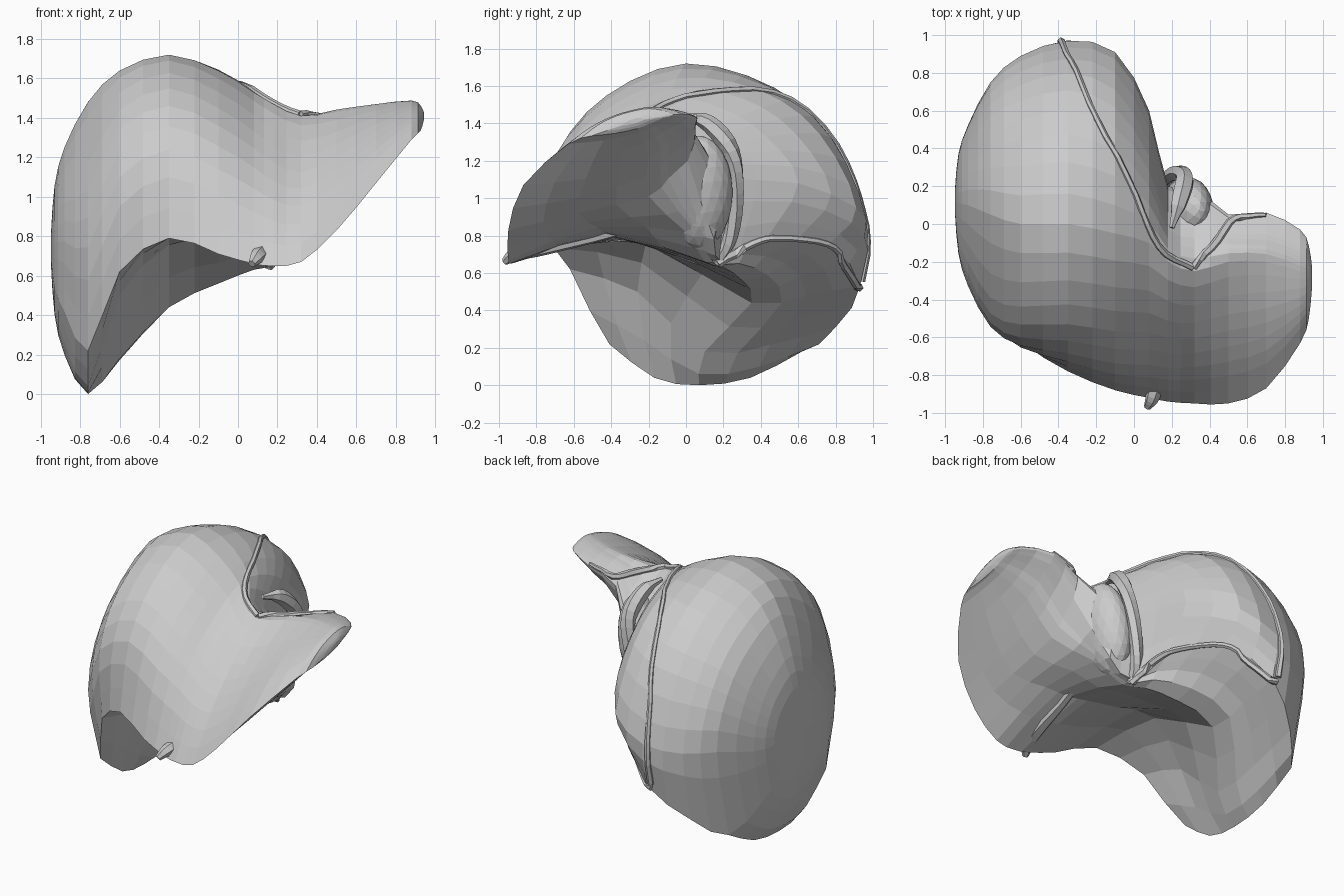
import bpy, bmesh, math
from mathutils import Vector
from mathutils.bvhtree import BVHTree

if "Cube" in bpy.data.objects:
    bpy.data.objects.remove(bpy.data.objects["Cube"])


def spline(pts, steps):
    """Open Catmull-Rom curve through pts."""
    pts = [Vector(p) for p in pts]
    ext = [2 * pts[0] - pts[1]] + pts + [2 * pts[-1] - pts[-2]]
    out = []
    for i in range(1, len(ext) - 2):
        a, b, c, d = ext[i - 1:i + 3]
        for s in range(steps):
            t = s / steps
            out.append(0.5 * (2 * b + (c - a) * t + (2 * a - 5 * b + 4 * c - d) * t * t
                              + (3 * b - a - 3 * c + d) * t ** 3))
    return out + [pts[-1]]


def make_object(name, bm):
    bmesh.ops.remove_doubles(bm, verts=bm.verts, dist=0.002)
    bmesh.ops.recalc_face_normals(bm, faces=bm.faces)
    me = bpy.data.meshes.new(name)
    bm.to_mesh(me)
    bm.free()
    ob = bpy.data.objects.new(name, me)
    bpy.context.collection.objects.link(ob)
    return ob


def loft(name, rings):
    bm = bmesh.new()
    rows = [[bm.verts.new(p) for p in r] for r in rings]
    n = len(rows[0])
    for a, b in zip(rows, rows[1:]):
        for j in range(n):
            k = (j + 1) % n
            bm.faces.new((a[j], a[k], b[k], b[j]))
    bm.faces.new(rows[0])
    bm.faces.new(rows[-1])
    return make_object(name, bm)


# Guide rails of the body, (y, z) at each x station
stations = [-0.88, -0.76, -0.6, -0.35, -0.1, 0.08, 0.18, 0.32, 0.5, 0.7, 0.88]
front_edge = [(-.28, .42), (-.41, .22), (-.62, .62), (-.78, .79), (-.88, .71), (-.92, .66),
              (-.94, .65), (-.95, .67), (-.95, .83), (-.87, 1.07), (-.63, 1.29)]
crest = [(.10, 1.25), (.05, 1.48), (0, 1.64), (0, 1.72), (-.05, 1.64), (-.1, 1.53),
         (-.2, 1.47), (-.25, 1.41), (-.2, 1.43), (-.2, 1.46), (-.25, 1.48)]
back = [(.52, .75), (.75, .8), (.89, .8), (.97, .83), (.91, .95), (.6, 1.08),
        (.2, 1.1), (.2, 1.1), (.05, 1.34), (.06, 1.43), (-.03, 1.45)]
back_edge = [(.44, .36), (.62, .18), (.8, .31), (.93, .53), (.76, .75), (.42, .77),
             (.18, .67), (.15, .78), (.01, 1.2), (.02, 1.37), (-.08, 1.42)]
under = [(.1, .2), (.07, 0), (.1, .18), (.35, .44), (.3, .56), (.2, .63),
         (.1, .66), (0, .82), (-.2, 1.01), (-.2, 1.22), (-.25, 1.35)]
front_bulge = [.21, .34, .3, .24, .2, .15, .1, .06, .05, .05, .03]
back_bulge = [.12, .19, .23, .25, .23, .13, .06, .05, .03, .02, .02]
hollow = [-.04, -.07, .1, .14, .14, .14, .15, .10, 0, -.04, -.01]
sag = [.04, .05, .03, 0, 0, 0, 0, 0, 0, 0, 0]


def arc(p, q, h):
    """Two points between p and q, pushed out to the left of that direction."""
    p, q = Vector(p), Vector(q)
    d = (q - p).normalized()
    off = 0.9 * h * Vector((-d.y, d.x))
    return [p.lerp(q, t) + off for t in (1 / 3, 2 / 3)]


sections = []
for x, f, c, b, e, u, fb, bb, h, g in zip(stations, front_edge, crest, back, back_edge, under,
                                          front_bulge, back_bulge, hollow, sag):
    uf = (Vector(u) + Vector(f)) / 2 + Vector((0, h))
    eu = (Vector(e) + Vector(u)) / 2 - Vector((0, g))
    upper = spline([f] + arc(f, c, fb) + [c] + arc(c, b, bb) + [b, e], 3)
    lower = spline([e, eu, u, uf, f], 2)
    sections.append([Vector((x, p.x, p.y)) for p in upper + lower[1:-1]])


def end_ring(ring, x, scale):
    mid = sum(ring, Vector()) / len(ring)
    return [Vector((x, mid.y + (p.y - mid.y) * scale, mid.z + (p.z - mid.z) * scale)) for p in ring]


first, last = sections[0], sections[-1]
sections = ([end_ring(first, -0.948, 0.15), end_ring(first, -0.93, 0.62)] + sections
            + [end_ring(last, 0.925, 0.65), end_ring(last, 0.942, 0.2)])

# Main body: both lobes in one lofted skin with a sharp lower margin
columns = [spline(col, 2) for col in zip(*sections)]
rings = [[Vector((p.x, p.y, max(p.z, 0))) for p in r] for r in zip(*columns)]
body = loft("liver_body", rings)

bm = bmesh.new()
bm.from_mesh(body.data)
tree = BVHTree.FromBMesh(bm)
bm.free()

# Caudate lobe, tucked behind the centre
bm = bmesh.new()
bmesh.ops.create_icosphere(bm, subdivisions=3, radius=1)
caudate = make_object("caudate_lobe", bm)
caudate.scale, caudate.location = (0.13, 0.18, 0.31), (0.28, 0.07, 1.03)
caudate.rotation_euler = (0, math.radians(12), 0)


def tube(name, pts, radii, snap=False, sides=6, flat=1.0):
    """Tapered band along a path, optionally laid on the body surface."""
    path = spline(pts, 4)
    if snap:
        path = [tree.find_nearest(p)[0] for p in path]
    rad = [r.x for r in spline([(r, 0) for r in radii], 6)]
    out = []
    side = None
    for i, p in enumerate(path):
        d = (path[min(i + 1, len(path) - 1)] - path[max(i - 1, 0)]).normalized()
        if snap or side is None:
            side = d.cross(tree.find_nearest(p)[1])
        s = (side - d * side.dot(d)).normalized()
        n = s.cross(d)
        r = rad[round(i * (len(rad) - 1) / (len(path) - 1))]
        out.append([p + r * (math.cos(a) * n + flat * math.sin(a) * s)
                    for a in (2 * math.pi * k / sides for k in range(sides))])
    return loft(name, out)


# Raised ligament bands bordering the bare area
tube("upper_ligament", [(.32, -.23, 1.44), (.15, -.12, 1.53), (0, .15, 1.56), (-.2, .55, 1.52),
                        (-.33, .83, 1.17), (-.38, .96, .85), (-.39, .96, .55)],
     [.025, .022, .02, .028], snap=True, flat=.8)
tube("lower_ligament", [(-.39, .93, .52), (-.25, .84, .66), (-.1, .75, .76), (.04, .5, .79),
                        (.1, .35, .76), (.17, .17, .65)], [.028, .022, .03], snap=True, flat=.8)
tube("left_ligament", [(.32, -.23, 1.43), (.42, -.06, 1.45), (.52, .05, 1.42), (.7, .06, 1.46)],
     [.025, .03, .015], snap=True, flat=.8)

# Vein groove wall between the caudate lobe and the bare area
tube("vein_wall", [(.2, -.02, 1.44), (.24, .12, 1.4), (.27, .24, 1.25), (.23, .27, 1.03),
                   (.18, .24, .8), (.15, .16, .65)], [.015, .05, .045, .04, .03])

# Round ligament under the front margin
tube("round_ligament", [(.07, -.97, .66), (.1, -.91, .7), (.14, -.75, .74), (.17, -.5, .79),
                        (.2, -.3, .83), (.22, -.05, .8)], [.02, .045, .03, .03])
